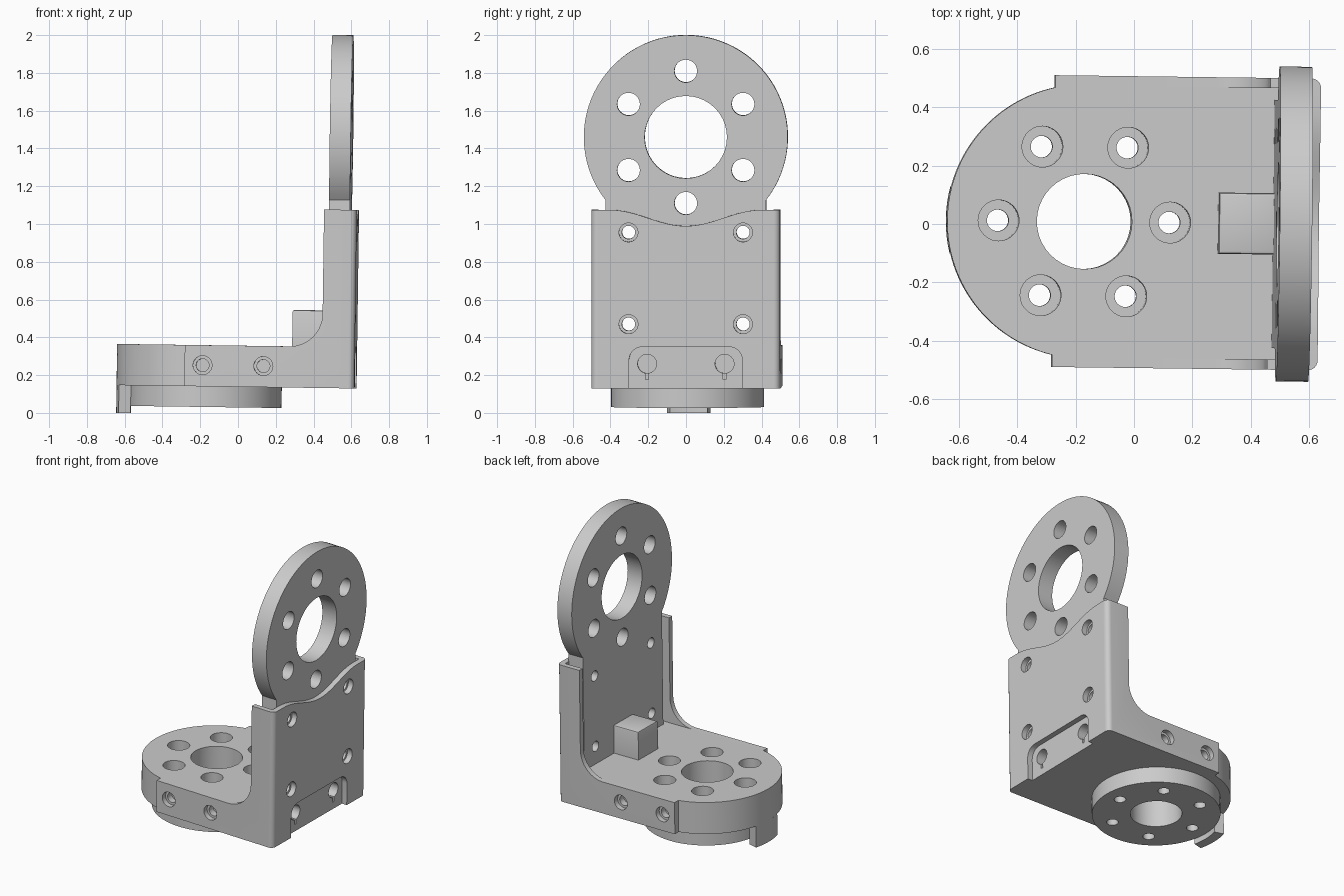
import bpy, bmesh
from math import sin, cos, pi, radians, acos, asin
from mathutils import Matrix, Vector

cube = bpy.data.objects.get("Cube")
if cube:
    bpy.data.objects.remove(cube)

mat = bpy.data.materials.new("plain_grey")
mat.use_nodes = True
GREY = (0.6, 0.6, 0.6, 1)
mat.diffuse_color = GREY
mat.node_tree.nodes["Principled BSDF"].inputs["Base Color"].default_value = GREY

# Whole bracket leans very slightly
POSE = (Matrix.Translation((0, 0.0065, 0)) @ Matrix.Rotation(radians(-0.73), 4, 'Z')
        @ Matrix.Rotation(radians(0.8), 4, 'Y'))
parts = []

# Shared dimensions
BASE_X, RING_Z = -0.175, 1.468
BOTTOM, DECK, TOP = 0.138, 0.356, 1.083
PLATE_IN, PLATE_OUT, OUTER = 0.472, 0.583, 0.62
INNER_Y, SIDE_Y = 0.465, 0.5


def arc(cx, cy, r, a0, a1, n):
    return [(cx + r * cos(a0 + (a1 - a0) * i / n), cy + r * sin(a0 + (a1 - a0) * i / n))
            for i in range(n + 1)]


def place(axis, u, v, w):
    """Outline point (u, v) at depth w along the axis."""
    return {'X': (w, u, v), 'Y': (u, w, v), 'Z': (u, v, w)}[axis]


def add_prism(bm, pts, axis, lo, hi):
    face = bm.faces.new([bm.verts.new(place(axis, u, v, lo)) for u, v in pts])
    out = bmesh.ops.extrude_face_region(bm, geom=[face])
    moved = [g for g in out["geom"] if isinstance(g, bmesh.types.BMVert)]
    bmesh.ops.translate(bm, verts=moved, vec=Vector(place(axis, 0, 0, hi - lo)))
    bmesh.ops.recalc_face_normals(bm, faces=bm.faces)


def hole(axis, u, v, r, lo, hi):
    return arc(u, v, r, 0, 2 * pi * 39 / 40, 39), axis, lo, hi


def rect(u0, u1, v0, v1):
    return [(u0, v0), (u1, v0), (u1, v1), (u0, v1)]


def new_object(name, bm):
    mesh = bpy.data.meshes.new(name)
    bm.to_mesh(mesh)
    bm.free()
    ob = bpy.data.objects.new(name, mesh)
    bpy.context.collection.objects.link(ob)
    return ob


def part(name, pts, axis, lo, hi, cuts=(), bevel=None, width=0.04, segments=6):
    """Extruded part with rounded edges picked by a rule, and holes cut out."""
    bm = bmesh.new()
    add_prism(bm, pts, axis, lo, hi)
    if bevel:
        edges = [e for e in bm.edges if bevel(e.verts[0].co, e.verts[1].co)]
        bmesh.ops.bevel(bm, geom=edges, offset=width, segments=segments,
                        profile=0.5, affect='EDGES')
    ob = new_object(name, bm)
    if cuts:
        cb = bmesh.new()
        for c in cuts:
            add_prism(cb, *c)
        cutter = new_object("cutter", cb)
        cutter.hide_render = True
        mod = ob.modifiers.new("holes", 'BOOLEAN')
        mod.operation, mod.solver, mod.object = 'DIFFERENCE', 'EXACT', cutter
        mod.use_self = True
        deps = bpy.context.evaluated_depsgraph_get()
        done = bpy.data.meshes.new_from_object(ob.evaluated_get(deps))
        ob.modifiers.clear()
        ob.data = done
        bpy.data.objects.remove(cutter)
    ob.data.materials.clear()
    ob.data.materials.append(mat)
    ob.data.transform(POSE)
    parts.append(ob)
    return ob


# Hole layouts
base_ring = [(BASE_X + 0.294 * cos(k * pi / 3), 0.294 * sin(k * pi / 3)) for k in range(6)]
upright_ring = [(0.35 * sin(k * pi / 3), RING_Z + 0.35 * cos(k * pi / 3)) for k in range(6)]
side_holes = [(-0.185, 0.25), (0.137, 0.25)]
back_holes = [(y, z) for y in (-0.303, 0.303) for z in (0.478, 0.964)]

# Horizontal base body with rounded end
a = acos(-0.105 / 0.47)
outline = arc(BASE_X, 0, 0.47, a, 2 * pi - a, 56)
outline += [(-0.28, -INNER_Y), (PLATE_OUT, -INNER_Y), (PLATE_OUT, INNER_Y), (-0.28, INNER_Y)]
cuts = [hole('Z', x, y, 0.07, 0.05, 0.5) for x, y in base_ring]
cuts.append(hole('Z', BASE_X, 0, 0.163, 0.05, 0.5))
for s in (-1, 1):
    lo, hi = sorted((s * 0.42, s * 0.6))
    cuts += [hole('Y', x, z, 0.034, lo, hi) for x, z in side_holes]
    cuts.append(hole('X', s * 0.205, 0.268, 0.05, 0.5, 0.7))
    cuts.append((rect(s * 0.205 - 0.008, s * 0.205 + 0.008, 0.185, 0.23), 'X', 0.55, 0.7))
part("base_body", outline, 'Z', BOTTOM, DECK, cuts)

# Lower mounting disc
cuts = [hole('Z', x, y, 0.037, -0.1, 0.3) for x, y in base_ring]
cuts.append(hole('Z', BASE_X, 0, 0.163, -0.1, 0.3))
part("lower_disc", arc(BASE_X, 0, 0.405, 0, 2 * pi * 63 / 64, 63), 'Z', 0.029, BOTTOM, cuts)

# Curved stop tab under the rounded end
t = asin(0.115 / 0.47)
part("stop_tab", arc(BASE_X, 0, 0.47, pi - t, pi + t, 8) + arc(BASE_X, 0, 0.405, pi + t, pi - t, 8),
     'Z', -0.009, BOTTOM)

# Side walls with a filleted inner corner
wall = [(-0.28, BOTTOM), (OUTER, BOTTOM), (OUTER, TOP), (0.447, TOP)]
wall += arc(0.272, DECK + 0.175, 0.175, 0, -pi / 2, 14) + [(-0.28, DECK)]
for name, s in (("front_wall", -1), ("rear_wall", 1)):
    lo, hi = sorted((s * INNER_Y, s * SIDE_Y))

    def outer_corner(p, q):
        return all(v.x > 0.61 and abs(v.y) > 0.49 for v in (p, q))

    part(name, wall, 'Y', lo, hi,
         [hole('Y', x, z, 0.05, lo - 0.05, hi + 0.05) for x, z in side_holes],
         outer_corner, 0.033)

# Outer back sheet with a dipped top edge and a pocket at the foot
sheet = [(-INNER_Y, BOTTOM), (INNER_Y, BOTTOM), (INNER_Y, TOP)]
for i in range(25):
    y = 0.4 - 0.8 * i / 24
    sheet.append((y, TOP - 0.0425 * (1 + cos(pi * y / 0.4))))
sheet.append((-INNER_Y, TOP))
pocket = [(-0.3, 0.1), (0.3, 0.1)]
pocket += arc(0.23, 0.288, 0.07, 0, pi / 2, 8) + arc(-0.23, 0.288, 0.07, pi / 2, pi, 8)
cuts = [hole('X', y, z, 0.05, 0.5, 0.7) for y, z in back_holes]
cuts.append((pocket, 'X', 0.5, 0.7))
part("back_sheet", sheet, 'X', PLATE_OUT, OUTER, cuts)

# Upright plate ending in a large ring
n = acos(0.425 / 0.54)
plate = [(-0.425, DECK), (0.425, DECK)] + arc(0, RING_Z, 0.54, -n, pi + n, 64)
cuts = [hole('X', y, z, 0.06, 0.4, 0.7) for y, z in upright_ring]
cuts += [hole('X', y, z, 0.035, 0.4, 0.7) for y, z in back_holes]
cuts.append(hole('X', 0, RING_Z, 0.218, 0.4, 0.7))
part("ring_plate", plate, 'X', PLATE_IN, PLATE_OUT, cuts)

# Small block in the inner corner
part("corner_block", rect(0.283, 0.48, -0.105, 0.105), 'Z', DECK - 0.01, 0.549,
     bevel=lambda p, q: p.z > 0.5 and q.z > 0.5, width=0.01, segments=2)

# Smooth round surfaces, sharp edges kept
bpy.ops.object.select_all(action='DESELECT')
for ob in parts:
    ob.select_set(True)
bpy.context.view_layer.objects.active = parts[0]
bpy.ops.object.shade_smooth_by_angle(angle=radians(30))
